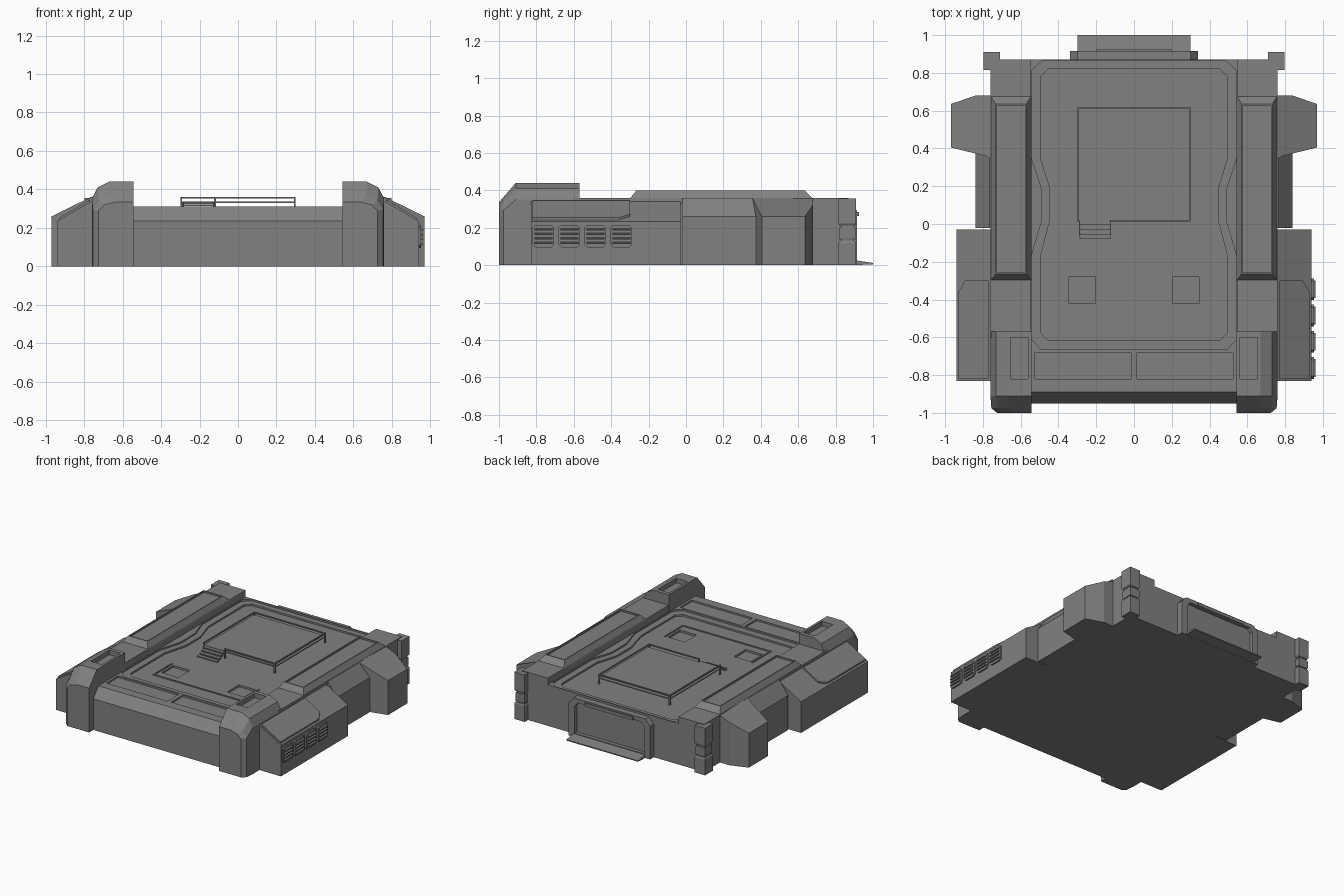
import bpy, bmesh

if "Cube" in bpy.data.objects:
    bpy.data.objects.remove(bpy.data.objects["Cube"])

GREY = bpy.data.materials.new("dark_grey")
GREY.diffuse_color = (.22, .22, .22, 1)
GREY.use_nodes = True
GREY.node_tree.nodes["Principled BSDF"].inputs["Base Color"].default_value = GREY.diffuse_color


def loft(name, sections, mirror=False):
    """Skin equal-length point loops into a closed solid."""
    bm = bmesh.new()
    rings = [[bm.verts.new(p) for p in s] for s in sections]
    n = len(rings[0])
    for a, b in zip(rings, rings[1:]):
        for i in range(n):
            bm.faces.new((a[i], a[(i + 1) % n], b[(i + 1) % n], b[i]))
    bm.faces.new(rings[0])
    bm.faces.new(rings[-1])
    bmesh.ops.recalc_face_normals(bm, faces=bm.faces)
    me = bpy.data.meshes.new(name)
    bm.to_mesh(me)
    bm.free()
    me.materials.append(GREY)
    ob = bpy.data.objects.new(name, me)
    bpy.context.collection.objects.link(ob)
    if mirror:
        ob.modifiers.new("mirror", 'MIRROR')
    return ob


def rect(x0, x1, y0, y1, z):
    return [(x0, y0, z), (x1, y0, z), (x1, y1, z), (x0, y1, z)]


def box(name, x0, x1, y0, y1, z0, z1, mirror=False):
    return loft(name, [rect(x0, x1, y0, y1, z0), rect(x0, x1, y0, y1, z1)], mirror)


def along_y(name, profile, y0, y1, mirror=False):
    return loft(name, [[(x, y, z) for x, z in profile] for y in (y0, y1)], mirror)


def along_x(name, profile, x0, x1, mirror=False):
    return loft(name, [[(x, y, z) for y, z in profile] for x in (x0, x1)], mirror)


def cut(ob, cutter):
    """Subtract the cutter and remove it."""
    cutter.hide_render = True
    m = ob.modifiers.new("cut", 'BOOLEAN')
    m.operation, m.solver, m.object = 'DIFFERENCE', 'EXACT', cutter
    bpy.context.view_layer.objects.active = ob
    ob.modifiers.move(len(ob.modifiers) - 1, 0)
    bpy.ops.object.modifier_apply(modifier="cut")
    bpy.data.objects.remove(cutter)


FLOOR = 0.285

# central hull with sloped front lip
hull = along_x("central_hull", [(-.95, 0), (-.95, .235), (-.89, .31), (.87, .31), (.87, 0)], -.545, .545)

# sunken deck in two waisted steps
outer = [(.49, .862), (.543, .81), (.543, .35), (.49, .19), (.49, .01), (.543, -.17), (.543, -.61), (.49, -.665)]
inner = [(.455, .82), (.495, .78), (.495, .35), (.445, .19), (.445, .02), (.495, -.17), (.495, -.575), (.455, -.615)]


def full(half, z):
    return [(x, y, z) for x, y in half] + [(-x, y, z) for x, y in reversed(half)]


for half, z in ((outer, .298), (inner, FLOOR)):
    cut(hull, loft("deck_cutter", [full(half, .34), full(half, z)]))

# deck hatches and front lip panels
for s in (-1, 1):
    xs = sorted((s * .205, s * .345))
    cut(hull, box("hatch_cutter", xs[0], xs[1], -.42, -.28, FLOOR - .015, .35))
    xs = sorted((s * .015, s * .525))
    cut(hull, box("panel_cutter", xs[0], xs[1], -.82, -.68, .298, .35))

# raised strip around the hatches
box("hatch_strip_front", -.37, .37, -.49, -.48, FLOOR - .005, FLOOR + .006)
box("hatch_strip_side", .36, .37, -.48, -.27, FLOOR - .005, FLOOR + .006, True)

# side hull slabs
box("side_hull", .545, .76, -.60, .87, 0, .36, True)

# long ridges with recessed tops
ridge = loft("side_ridge", [rect(.543, .76, -.30, .68, .355), rect(.57, .732, -.265, .635, .40)], True)
cut(ridge, box("ridge_cutter", .578, .724, -.257, .627, .388, .45))


# front corner towers
def tower_section(y, x, top, c):
    return [(.543, y, 0), (.543, y, top), (x - .09, y, top), (x - .03, y, top - .03 * c),
            (x, y, top - .09 * c), (x, y, 0)]


tower = loft("front_tower", [tower_section(-1, .725, .335, .5), tower_section(-.975, .755, .365, .8),
                             tower_section(-.91, .76, .44, 1), tower_section(-.57, .76, .44, 1)], True)
cut(tower, box("tower_cutter", .56, .655, -.82, -.60, .405, .5))


# front side pods with sloped roof and raised roof panel
def roof(x, lift=0):
    return .334 - (x - .77) * .585 + lift


along_y("side_pod", [(.75, 0), (.75, roof(.75)), (.94, roof(.94)), (.94, 0)], -.83, -.03, True)
plan = [(.77, -.82), (.928, -.82), (.928, -.36), (.895, -.30), (.77, -.30)]
loft("pod_roof_panel", [[(x, y, roof(x, -.01)) for x, y in plan],
                        [(x, y, roof(x, .012)) for x, y in plan]], True)

# louvred vents, right side only
for i in range(4):
    a = -.82 + i * .139
    b, c = a + .115, .015
    ring = [(a + c, .095), (b - c, .095), (b, .11), (b, .20), (b - c, .215), (a + c, .215), (a, .20), (a, .11)]
    along_x(f"vent_plate_{i}", ring, .935, .952)
    for k in range(4):
        z = .112 + k * .024
        along_y(f"vent_slat_{i}_{k}", [(.94, z), (.962, z), (.962, z + .007), (.94, z + .016)], a + .01, b - .01)

# middle side step
along_y("side_step", [(.75, 0), (.75, .36), (.765, .36), (.84, .26), (.84, 0)], -.02, .40, True)

# rear side fenders
fender = [(.75, .355), (.765, .355), (.97, .405), (.97, .635), (.84, .68), (.75, .68)]


def fender_top(x):
    return .36 - max(0, x - .765) * .49


loft("rear_fender", [[(x, y, 0) for x, y in fender], [(x, y, fender_top(x)) for x, y in fender]], True)

# rear corner posts, stacked blocks on a thinner core
box("rear_post_core", .72, .785, .83, .898, 0, .35, True)
wide, slim = (.71, .797, .815, .91), (.717, .79, .822, .905)
for name, z0, z1, e0, e1 in (("low", 0, .13, 0, .01), ("band", .137, .20, .004, .004), ("high", .212, .355, .01, 0)):
    base = wide if name != "band" else (.713, .792, .82, .906)
    loft("rear_post_" + name, [rect(*(slim if e0 else base), z0), rect(*base, z0 + e0 + .001),
                               rect(*base, z1 - e1 - .001), rect(*(slim if e1 else base), z1)], True)

# rear gate: chamfered frame, recessed door, ramp and light bar
gate = [(-.34, 0), (-.34, .25), (-.30, .295), (.30, .295), (.34, .25), (.34, 0)]
hole = [(-.29, .03), (-.29, .235), (-.265, .265), (.265, .265), (.29, .235), (.29, .03)]
frame = along_y("gate_frame", gate, .86, .915)
cut(frame, along_y("gate_cutter", hole, .888, .95))
box("gate_light_bar", -.20, .20, .885, .925, .262, .285)
along_x("gate_ramp", [(.885, 0), (.885, .028), (.92, .024), (1, .012), (1, .004)], -.30, .30)

# raised landing pad: thin plate with rail around it on posts
box("landing_plate", -.30, .30, .02, .62, .328, .336)
for name, d in (("front", (-.125, .30, .012, .022)), ("back", (-.30, .30, .61, .62)),
                ("left", (-.30, -.29, .012, .62)), ("right", (.29, .30, .012, .62))):
    box("pad_rail_" + name, *d, .352, .36)
for i, (x, y) in enumerate([(-.30, .012), (.29, .012), (-.30, .61), (.29, .61), (-.125, .012)]):
    box(f"pad_post_{i}", x, x + .01, y, y + .01, FLOOR - .005, .355)

# pad stairs
for k in range(4):
    z = FLOOR + .012 * (k + 1)
    box(f"pad_stair_{k}", -.285, -.125, -.08 + .025 * k, -.052 + .025 * k, z - .008, z)
for x in (-.29, -.13):
    along_x("stair_side", [(-.08, FLOOR), (-.06, FLOOR), (.02, .325), (.02, .336)], x, x + .008)
